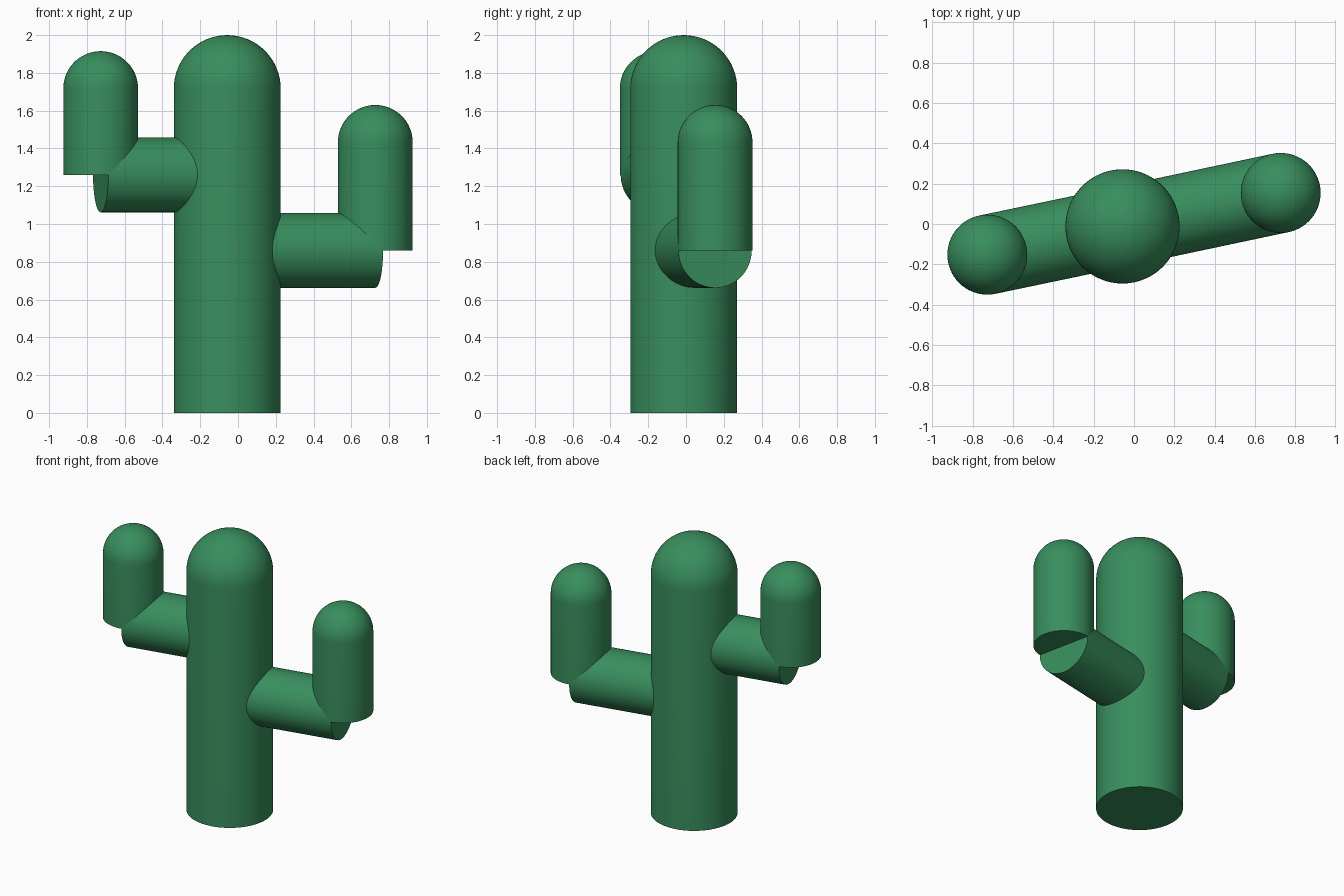
import bpy, bmesh
from math import pi, sin, cos, radians
from mathutils import Matrix, Vector

if "Cube" in bpy.data.objects:
    bpy.data.objects.remove(bpy.data.objects["Cube"])

green = bpy.data.materials.new("cactus_green")
green.diffuse_color = (0.04, 0.27, 0.11, 1)
green.use_nodes = True
green.node_tree.nodes["Principled BSDF"].inputs["Base Color"].default_value = green.diffuse_color


def finish(name, bm, matrix):
    bmesh.ops.recalc_face_normals(bm, faces=bm.faces)
    mesh = bpy.data.meshes.new(name)
    bm.to_mesh(mesh)
    bm.free()
    obj = bpy.data.objects.new(name, mesh)
    bpy.context.collection.objects.link(obj)
    obj.matrix_world = matrix
    mesh.materials.append(green)
    bpy.ops.object.select_all(action='DESELECT')
    obj.select_set(True)
    bpy.context.view_layer.objects.active = obj
    bpy.ops.object.shade_smooth_by_angle(angle=radians(40))


def domed_column(name, base, radius, top, segments=64, rings=16):
    """Flat-bottomed column with a hemispherical top, spun from a profile."""
    bm = bmesh.new()
    height = top - base.z - radius
    profile = [(0, 0), (radius, 0)]
    profile += [(radius * cos(a), height + radius * sin(a))
                for a in (i * pi / 2 / rings for i in range(rings))]
    profile.append((0, height + radius))
    verts = [bm.verts.new((r, 0, z)) for r, z in profile]
    edges = [bm.edges.new(pair) for pair in zip(verts, verts[1:])]
    bmesh.ops.spin(bm, geom=verts + edges, cent=(0, 0, 0), axis=(0, 0, 1),
                   angle=2 * pi, steps=segments)
    bmesh.ops.remove_doubles(bm, verts=bm.verts, dist=1e-4)
    finish(name, bm, Matrix.Translation(base))


def branch(name, start, end, radius):
    """Closed cylinder between two points."""
    bm = bmesh.new()
    d = end - start
    bmesh.ops.create_cone(bm, cap_ends=True, segments=64, radius1=radius,
                          radius2=radius, depth=d.length)
    turn = d.to_track_quat('Z', 'Y').to_matrix().to_4x4()
    finish(name, bm, Matrix.Translation((start + end) / 2) @ turn)


# Trunk
trunk = Vector((-0.057, -0.012, 0))
domed_column("trunk", trunk, 0.283, 2.0)

# Arms: a level branch out of the trunk, then an upright domed column
ARM_R = 0.198
for side, x, y, z, top in (("right", 0.727, 0.154, 0.86, 1.63),
                           ("left", -0.727, -0.152, 1.26, 1.915)):
    elbow = Vector((x, y, z))
    branch(side + "_branch", Vector((trunk.x, trunk.y, z)), elbow, ARM_R)
    domed_column(side + "_upright", elbow, ARM_R, top)
